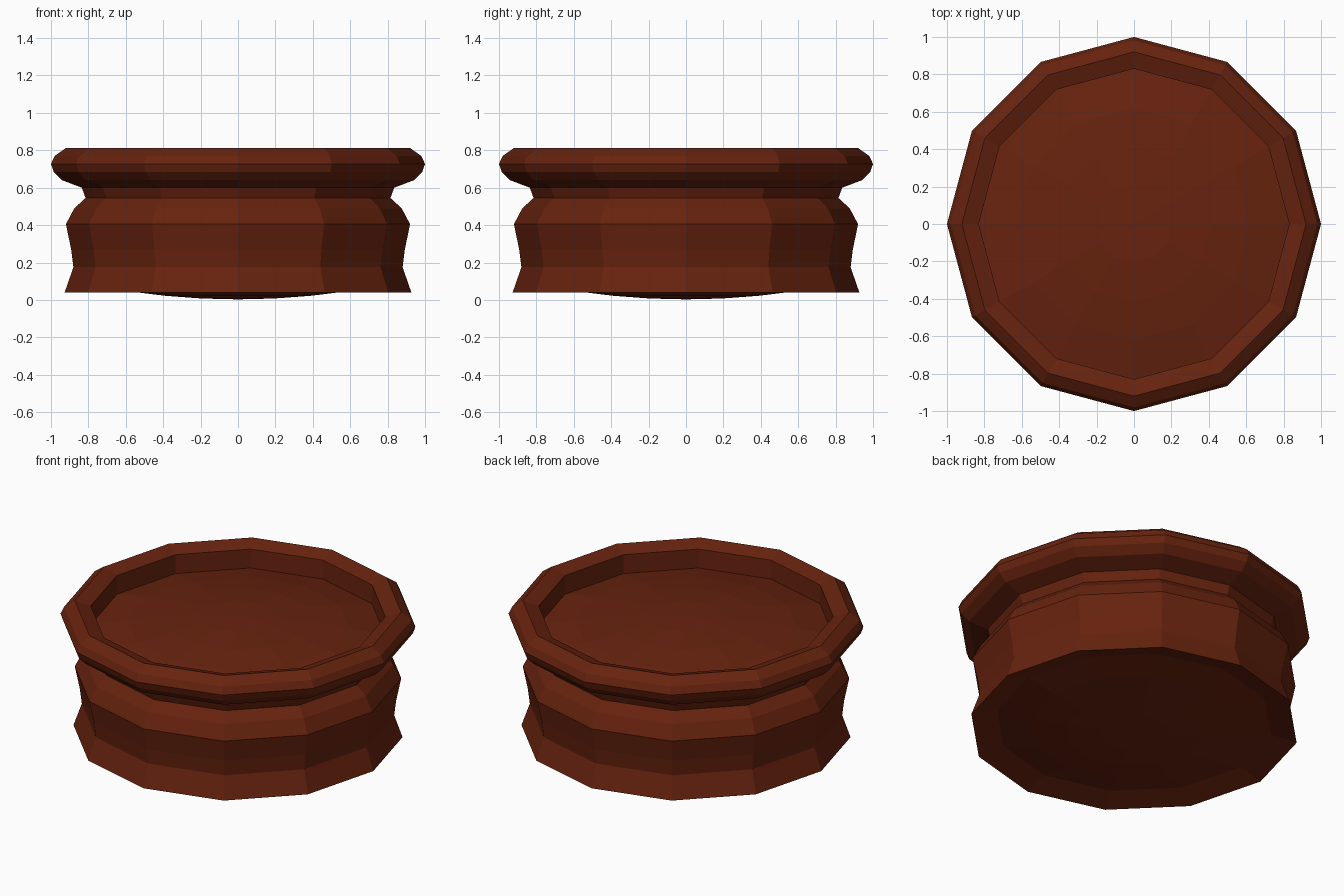
import bpy, bmesh, math

if "Cube" in bpy.data.objects:
    bpy.data.objects.remove(bpy.data.objects["Cube"])

SIDES = 12

# One reddish brown colour for the whole model
brown = bpy.data.materials.new("reddish brown")
brown.diffuse_color = (0.135, 0.0165, 0.0045, 1)
brown.use_nodes = True
brown.node_tree.nodes["Principled BSDF"].inputs["Base Color"].default_value = brown.diffuse_color


def dome(radius, z_edge, z_centre, steps=4):
    """Profile points from the centre out to the edge of a shallow dome."""
    return [(radius * i / steps, z_centre + (z_edge - z_centre) * (i / steps) ** 2)
            for i in range(steps + 1)]


def lathe(name, profile):
    """Spin a closed (radius, z) profile whose two ends lie on the axis."""
    bm = bmesh.new()
    rings = []
    for r, z in profile:
        n = 1 if r == 0 else SIDES
        rings.append([bm.verts.new((r * math.cos(2 * math.pi * i / SIDES),
                                    r * math.sin(2 * math.pi * i / SIDES), z))
                      for i in range(n)])
    for a, b in zip(rings, rings[1:]):
        for i in range(SIDES):
            j = (i + 1) % SIDES
            if len(a) == 1:
                bm.faces.new((a[0], b[j], b[i]))
            elif len(b) == 1:
                bm.faces.new((a[i], a[j], b[0]))
            else:
                bm.faces.new((a[i], a[j], b[j], b[i]))
    bmesh.ops.recalc_face_normals(bm, faces=bm.faces)
    mesh = bpy.data.meshes.new(name)
    bm.to_mesh(mesh)
    bm.free()
    mesh.materials.append(brown)
    obj = bpy.data.objects.new(name, mesh)
    bpy.context.collection.objects.link(obj)
    return obj


# Waisted wall, from the foot up to the neck
wall = [(0.927, 0.04), (0.88, 0.175), (0.892, 0.27), (0.92, 0.405),
        (0.875, 0.49), (0.815, 0.545), (0.835, 0.60)]

# Rounded rim with a vertical inner wall around the recess
rim = [(0.94, 0.64), (0.985, 0.685), (1.0, 0.727), (0.98, 0.77),
       (0.92, 0.812), (0.83, 0.782), (0.83, 0.665)]

# Bulging underside and recessed top panel
underside = dome(0.78, 0.08, 0.003)
top_panel = dome(0.83, 0.665, 0.76)[::-1][1:]

lathe("round_pedestal", underside + wall + rim + top_panel)
